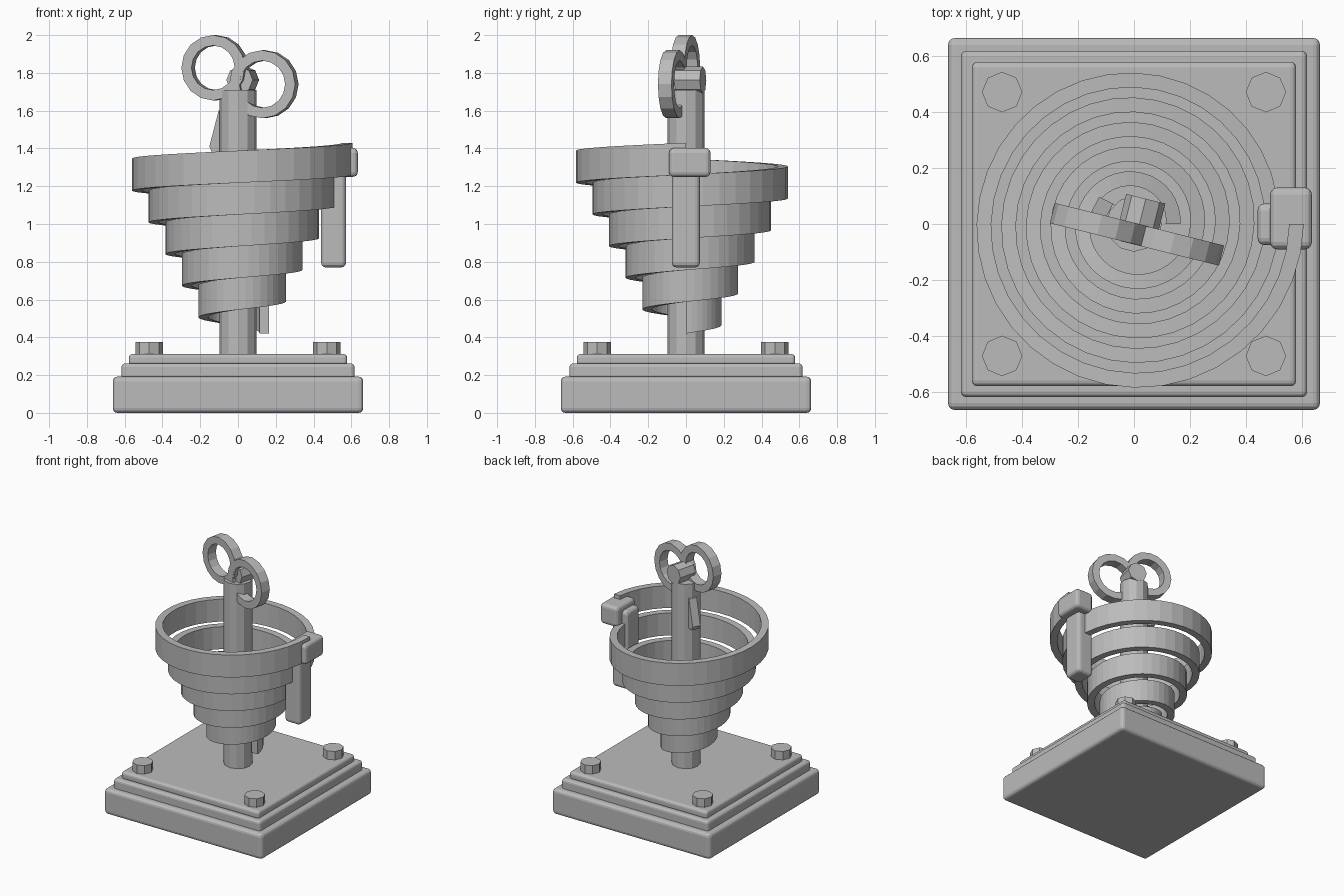
import bpy
import bmesh
from math import cos, sin, pi, radians
from mathutils import Matrix, Vector

cube = bpy.data.objects.get("Cube")
if cube:
    bpy.data.objects.remove(cube, do_unlink=True)

GREY = bpy.data.materials.new("grey_metal")
GREY.use_nodes = True
TONE = (0.5, 0.5, 0.5, 1)
GREY.diffuse_color = TONE
GREY.node_tree.nodes["Principled BSDF"].inputs["Base Color"].default_value = TONE


def finish(name, bm, bevel=0):
    """Turn a bmesh into a named object, with optional rounded edges."""
    bmesh.ops.recalc_face_normals(bm, faces=bm.faces)
    mesh = bpy.data.meshes.new(name)
    bm.to_mesh(mesh)
    bm.free()
    mesh.materials.append(GREY)
    obj = bpy.data.objects.new(name, mesh)
    bpy.context.collection.objects.link(obj)
    if bevel:
        mod = obj.modifiers.new("rounded_edges", "BEVEL")
        mod.width = bevel
        mod.segments = 3
    return obj


def box(name, low, high, bevel):
    low, high = Vector(low), Vector(high)
    bm = bmesh.new()
    place = Matrix.Translation((low + high) / 2) @ Matrix.Diagonal((*(high - low), 1))
    bmesh.ops.create_cube(bm, size=1, matrix=place)
    return finish(name, bm, bevel)


def prism(name, sides, radius, depth, matrix):
    bm = bmesh.new()
    bmesh.ops.create_cone(bm, cap_ends=True, segments=sides, radius1=radius,
                          radius2=radius, depth=depth, matrix=matrix)
    return finish(name, bm)


def sweep(name, sections, closed=False, matrix=Matrix()):
    """Skin a row of cross-sections, capping the ends unless closed."""
    bm = bmesh.new()
    loops = [[bm.verts.new(matrix @ Vector(p)) for p in s] for s in sections]
    pairs = list(zip(loops, loops[1:]))
    if closed:
        pairs.append((loops[-1], loops[0]))
    else:
        bm.faces.new(loops[0])
        bm.faces.new(loops[-1])
    for a, b in pairs:
        for i in range(len(a)):
            j = (i + 1) % len(a)
            bm.faces.new((a[i], a[j], b[j], b[i]))
    return finish(name, bm)


def section(angle, inner, outer, low, high):
    c, s = cos(angle), sin(angle)
    corners = ((inner, low), (outer, low), (outer, high), (inner, high))
    return [(r * c, r * s, z) for r, z in corners]


# Stepped base
box("base_slab", (-0.663, -0.663, 0), (0.663, 0.663, 0.192), 0.025)
box("base_step", (-0.617, -0.617, 0.17), (0.617, 0.617, 0.262), 0.02)
box("base_top", (-0.578, -0.578, 0.25), (0.578, 0.578, 0.312), 0.02)

# Corner bolts
for side, x in (("left", 0.47), ("right", -0.47)):
    for end, y in (("front", -0.47), ("back", 0.47)):
        prism(f"bolt_{end}_{side}", 8, 0.072, 0.066,
              Matrix.Translation((x, y, 0.343)))

# Central post with its small wedge
prism("post", 12, 0.099, 1.41, Matrix.Translation((0, 0, 1.005)))
wedge = ((0.08, 1.61), (0.1, 1.6), (0.155, 1.41), (0.14, 1.38), (0.08, 1.38))
sweep("post_wedge", [[(r, y, z) for r, z in wedge] for y in (-0.03, 0.03)],
      matrix=Matrix.Rotation(radians(153), 4, "Z"))

# Rising flat spiral spring
TURNS, STEPS = 5, 36
spring = []
for i in range(TURNS * STEPS + 1):
    t = i / STEPS
    outer, low = 0.165 + 0.088 * t, 0.42 + 0.168 * t
    spring.append(section(2 * pi * t, outer - 0.052, outer, low, low + 0.17))
sweep("spiral_spring", spring)

# Clamp holding the outer end of the spring
box("clamp_bar", (0.44, -0.075, 0.77), (0.572, 0.073, 1.36), 0.025)
box("clamp_block", (0.485, -0.09, 1.25), (0.634, 0.13, 1.402), 0.025)

# Winding key: two ring handles and a hub, turned about the post
TURN = Matrix.Rotation(radians(-14), 4, "Z")
UPRIGHT = TURN @ Matrix.Rotation(pi / 2, 4, "X")
for name, centre, radius in (("key_ring_right", (-0.123, -0.003, 1.827), 0.173),
                             ("key_ring_left", (0.137, -0.069, 1.74), 0.18)):
    ring = [section(2 * pi * i / 16, radius - 0.055, radius, -0.037, 0.037)
            for i in range(16)]
    sweep(name, ring, True, Matrix.Translation(centre) @ UPRIGHT)
prism("key_hub", 8, 0.072, 0.14,
      Matrix.Translation((0.025, 0.022, 1.762)) @ UPRIGHT)
